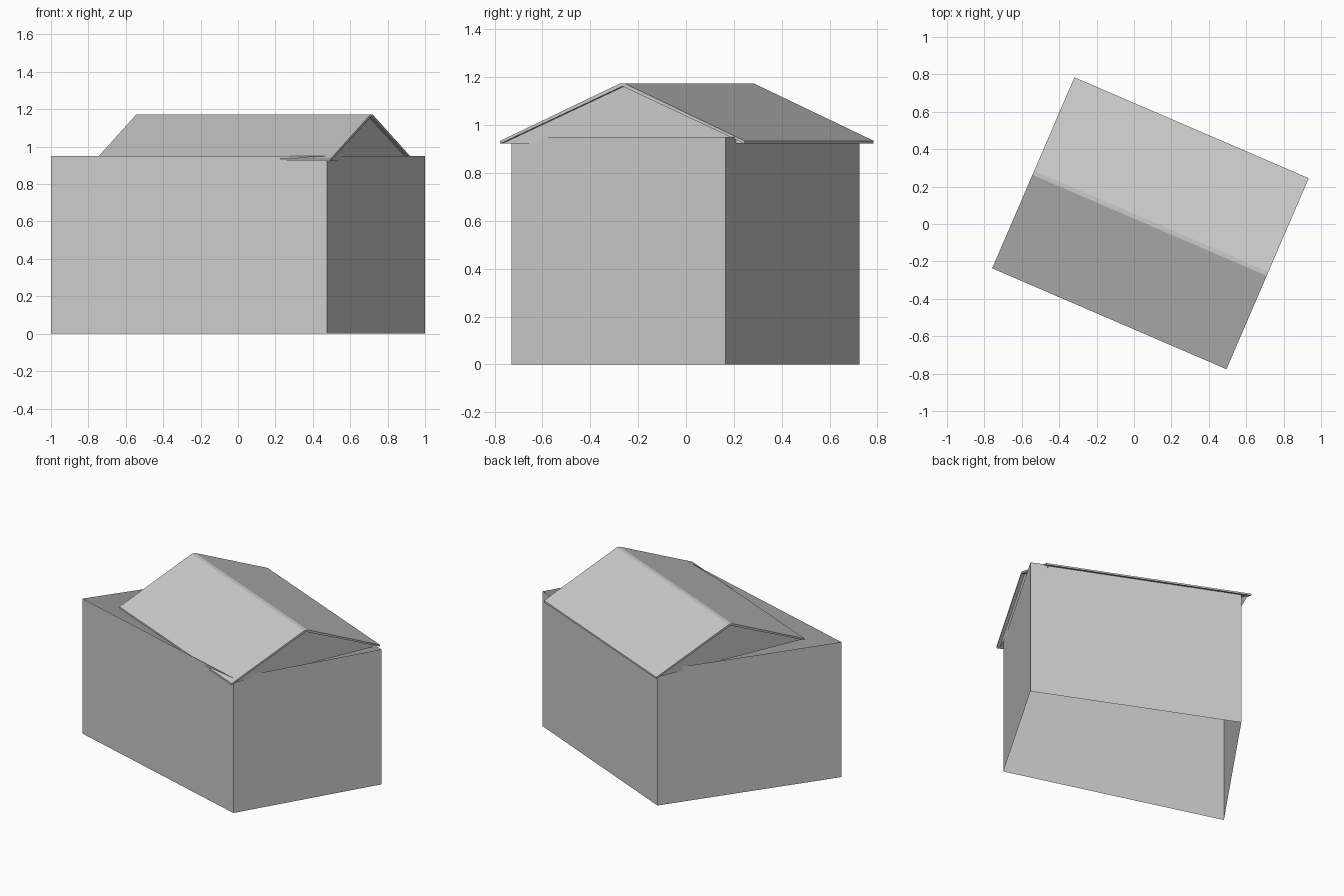
import bpy, bmesh, math
from mathutils import Matrix

cube = bpy.data.objects.get("Cube")
if cube:
    bpy.data.objects.remove(cube, do_unlink=True)

grey = bpy.data.materials.new("light_grey")
grey.use_nodes = True
colour = (0.6, 0.6, 0.6, 1)
grey.diffuse_color = colour
grey.node_tree.nodes["Principled BSDF"].inputs["Base Color"].default_value = colour

# Roof frame: local x runs along the ridge, local y across it
ROOF = Matrix.Translation((0.088, 0.004, 0)) @ Matrix.Rotation(math.radians(-23.3), 4, 'Z')
HALF_L, HALF_W = 0.682, 0.556


def finish(name, bm, matrix=None):
    if matrix:
        bm.transform(matrix)
    mesh = bpy.data.meshes.new(name)
    bm.to_mesh(mesh)
    bm.free()
    mesh.materials.append(grey)
    obj = bpy.data.objects.new(name, mesh)
    bpy.context.collection.objects.link(obj)
    return obj


def extrude_face(bm, points, offset):
    face = bm.faces.new([bm.verts.new(p) for p in points])
    out = bmesh.ops.extrude_face_region(bm, geom=[face], use_keep_orig=True)
    verts = [g for g in out["geom"] if isinstance(g, bmesh.types.BMVert)]
    bmesh.ops.translate(bm, verts=verts, vec=offset)
    bmesh.ops.recalc_face_normals(bm, faces=bm.faces)


# Walls: an irregular four-sided outline, open at top and bottom
WALL_H = 0.95
outline = [(0.475, -0.73), (1, 0.165), (-0.285, 0.725), (-1, -0.3)]
bm = bmesh.new()
low = [bm.verts.new((x, y, 0)) for x, y in outline]
high = [bm.verts.new((x, y, WALL_H)) for x, y in outline]
for i in range(4):
    j = (i + 1) % 4
    bm.faces.new((low[i], low[j], high[j], high[i]))
finish("walls", bm)

# Pitched roof: thin slabs with upright eaves and a narrow flat ridge
half = [(HALF_W, 0.922), (HALF_W, 0.934), (0.012, 1.173)]
profile = half + [(-y, z) for y, z in reversed(half)] + [(0, 1.162)]
bm = bmesh.new()
extrude_face(bm, [(-HALF_L, y, z) for y, z in profile], (2 * HALF_L, 0, 0))
finish("roof", bm, ROOF)

# Gable triangles set just inside each end of the roof
for name, side in (("left_gable", 1), ("right_gable", -1)):
    x = side * (HALF_L - 0.02)
    bm = bmesh.new()
    tri = [(x, -HALF_W * side, 0.922), (x, HALF_W * side, 0.922), (x, 0, 1.162)]
    bm.faces.new([bm.verts.new(p) for p in tri])
    finish(name, bm, ROOF)
